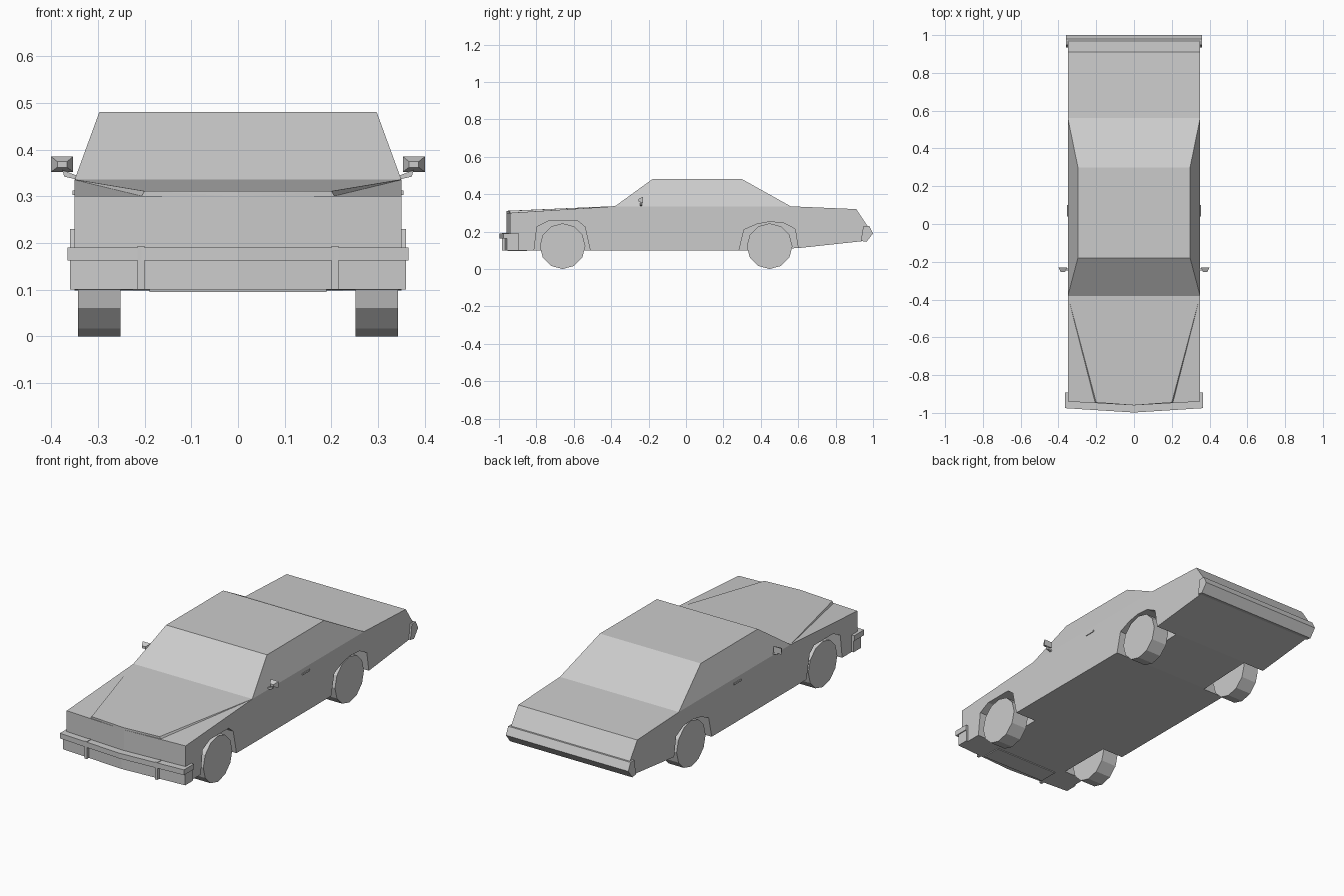
import bpy, bmesh, math
from mathutils import Matrix, Vector

if "Cube" in bpy.data.objects:
    bpy.data.objects.remove(bpy.data.objects["Cube"])


def make_object(name, bm):
    bmesh.ops.recalc_face_normals(bm, faces=bm.faces)
    me = bpy.data.meshes.new(name)
    bm.to_mesh(me)
    bm.free()
    ob = bpy.data.objects.new(name, me)
    bpy.context.collection.objects.link(ob)
    return ob


def hull(name, pts):
    """Convex flat-faced solid around the points."""
    bm = bmesh.new()
    for p in pts:
        bm.verts.new(p)
    bmesh.ops.convex_hull(bm, input=bm.verts[:])
    bmesh.ops.dissolve_limit(bm, angle_limit=0.002, verts=bm.verts[:], edges=bm.edges[:])
    return make_object(name, bm)


def box(name, x, y, z):
    return hull(name, [(a, b, c) for a in x for b in y for c in z])


def across(x, profile):
    """Side profile (y, z) repeated at the given x positions."""
    return [(a, y, z) for a in x for y, z in profile]


def both(pts):
    return [(s * x, y, z) for s in (-1, 1) for x, y, z in pts]


# Lower body with a slightly pointed nose
side = [(-.94, .10), (-.94, .30), (-.38, .335), (.56, .335), (.91, .32),
        (.97, .23), (.955, .15), (.604, .112), (.29, .098), (-.50, .098)]
nose = [(.2, -.945), (0, -.96)]
body = hull("body", across((-.35, .35), side) +
            both([(x, y, z) for x, y in nose for z in (.10, .30)]))

# Wheel wells cut into the lower body
arches = {
    "front": [(-.822, .02), (-.797, .225), (-.735, .256), (-.578, .256), (-.54, .225), (-.495, .02)],
    "rear": [(.265, .02), (.31, .21), (.38, .24), (.444, .252), (.52, .247), (.583, .214), (.615, .02)],
}
cutters = []
for end, arch in arches.items():
    for s in (-1, 1):
        c = hull(end + "_well_cutter", across((s * .225, s * .45), arch))
        c.hide_render = True
        cutters.append(c)
        m = body.modifiers.new("well", 'BOOLEAN')
        m.operation, m.solver, m.object = 'DIFFERENCE', 'EXACT', c
bpy.context.view_layer.update()
ev = body.evaluated_get(bpy.context.evaluated_depsgraph_get())
cut_mesh = bpy.data.meshes.new_from_object(ev)
body.modifiers.clear()
body.data = cut_mesh
for c in cutters:
    bpy.data.objects.remove(c)


def drop_faces(ob, test):
    bm = bmesh.new()
    bm.from_mesh(ob.data)
    bmesh.ops.delete(bm, geom=[f for f in bm.faces if test(f)], context='FACES')
    bm.to_mesh(ob.data)
    bm.free()


# Cabin, open to the body below
cabin = hull("cabin", both([(.35, -.38, .335), (.35, .56, .335), (.297, -.18, .48), (.297, .30, .48)]))
drop_faces(cabin, lambda f: f.normal.z < -.9)
drop_faces(body, lambda f: f.normal.z > .99 and f.calc_center_median().z > .334)

# Raised hood panel, tapering to the front
hull("hood", both([(.2, -.945, .311), (0, -.96, .311), (.207, -.944, .299),
                   (0, -.96, .299), (.35, -.38, .336), (.35, -.38, .333)]))

# Front bumper: projecting upper bar and lower apron
for name, w, d, z0, z1 in (("front_bumper_bar", .365, 0, .162, .19),
                           ("front_bumper_apron", .36, .017, .10, .162)):
    plan = [(w, -.893), (w, -.975 + d), (.2, -.979 + d), (0, -.998 + d)]
    hull(name, both([(x, y, z) for x, y in plan for z in (z0, z1)]))
box("front_valance", (-.19, .19), (-.955, -.85), (.095, .11))

# Rear bumper
hull("rear_bumper", across((-.36, .36), [(.948, .23), (.98, .23), (1, .19), (.965, .145), (.935, .15)]))

for s, label in ((-1, "left"), (1, "right")):
    # Wheels
    for end, y in (("front", -.66), ("rear", .447)):
        bm = bmesh.new()
        bmesh.ops.create_cone(bm, cap_ends=True, segments=12, radius1=.122, radius2=.122, depth=.091,
                              matrix=Matrix.Translation((s * .2975, y, .122)) @ Matrix.Rotation(math.pi / 2, 4, 'Y'))
        make_object(f"{end}_{label}_wheel", bm)
    # Bumper guards
    box(f"bumper_guard_{label}", (s * .2, s * .215), (-.985, -.95), (.10, .193))
    # Door handles
    box(f"door_handle_{label}", (s * .345, s * .354), (.04, .10), (.303, .312))
    # Mirrors: tapered housing on a thin stalk
    hull(f"mirror_{label}",
         [(s * x, -.23, z) for x in (.353, .40) for z in (.352, .385)] +
         [(s * x, -.255, z) for x in (.366, .387) for z in (.362, .374)])
    hull(f"mirror_stalk_{label}",
         [(s * x, y, z) for y in (-.247, -.235)
          for x, z in ((.342, .335), (.342, .343), (.372, .342), (.376, .356))])
